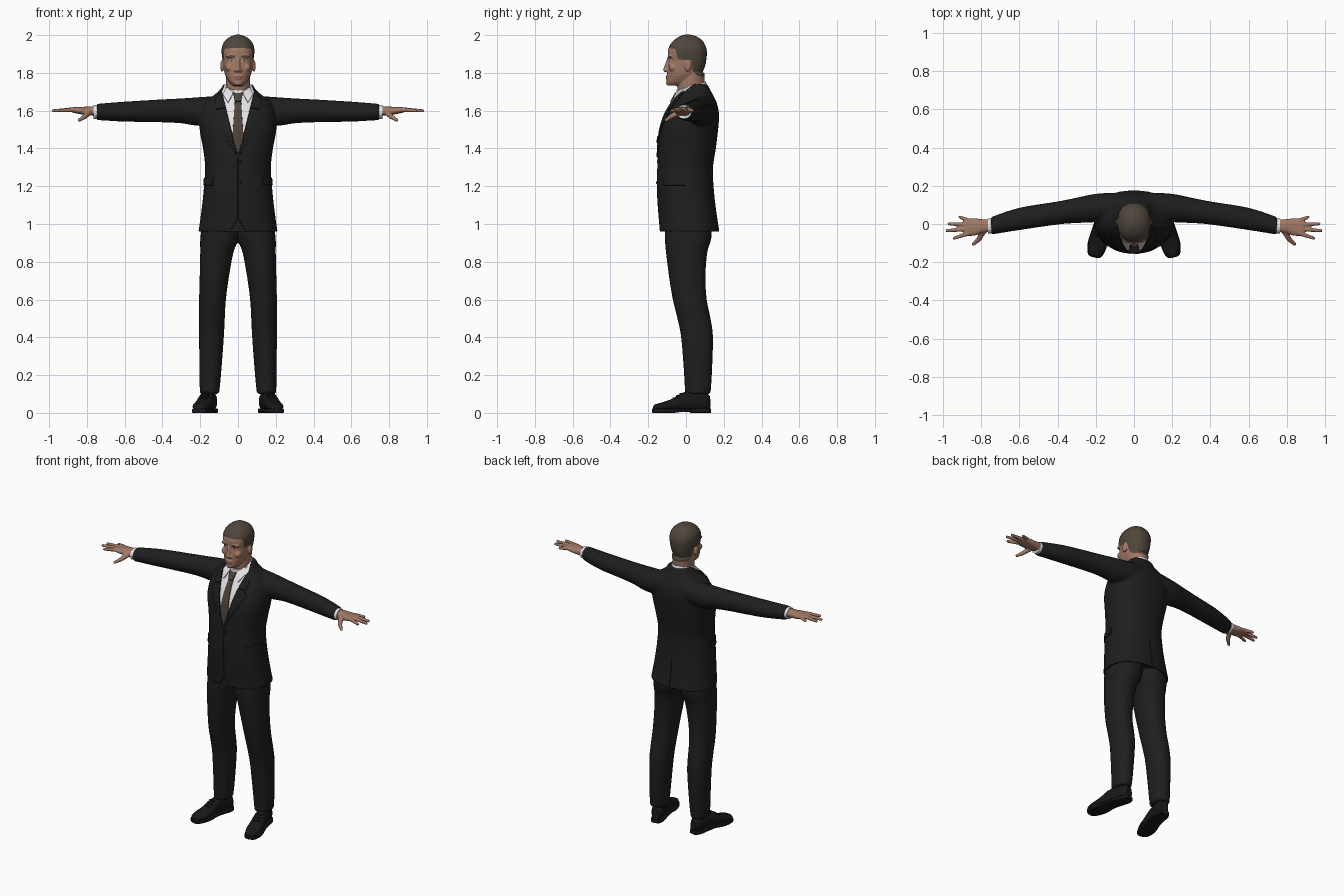
import bpy, bmesh, math
from mathutils import Vector, Matrix

cube = bpy.data.objects.get("Cube")
if cube:
    bpy.data.objects.remove(cube, do_unlink=True)


def material(name, *rgb):
    m = bpy.data.materials.new(name)
    m.use_nodes = True
    m.diffuse_color = (*rgb, 1)
    m.node_tree.nodes["Principled BSDF"].inputs["Base Color"].default_value = (*rgb, 1)
    return m


SUIT = material("black suit cloth", .013, .013, .013)
SHIRT = material("white shirt", .8, .8, .82)
TIE = material("brown tie", .075, .055, .043)
SKIN = material("skin", .36, .19, .13)
HAIR = material("dark brown hair", .08, .062, .045)
LIPS = material("lips", .28, .12, .09)
EYE = material("eye white", .5, .45, .42)
IRIS = material("dark iris", .03, .02, .015)
SHOE = material("black leather", .009, .009, .009)


def loft(bm, rings, order, power=2.0, n=40, sub=5):
    """Rings are (t, a0, a1, b0, b1); order names the axes of t, a and b."""
    axes = ["xyz".index(c) for c in order]
    pts = [Vector(r) for r in rings]
    dense = []
    for i in range(len(pts) - 1):
        p0, p1, p2, p3 = pts[max(i - 1, 0)], pts[i], pts[i + 1], pts[min(i + 2, len(pts) - 1)]
        for k in range(sub):
            u = k / sub
            dense.append(p1 + ((p2 - p0) * u + (2 * p0 - 5 * p1 + 4 * p2 - p3) * u ** 2
                               + (3 * p1 - p0 - 3 * p2 + p3) * u ** 3) / 2)
    dense.append(pts[-1])
    loops = []
    for t, a0, a1, b0, b1 in dense:
        loop = []
        for j in range(n):
            c, s = math.cos(math.tau * j / n), math.sin(math.tau * j / n)
            co = [0, 0, 0]
            co[axes[0]] = t
            co[axes[1]] = (a0 + a1) / 2 + (a1 - a0) / 2 * math.copysign(abs(c) ** (2 / power), c)
            co[axes[2]] = (b0 + b1) / 2 + (b1 - b0) / 2 * math.copysign(abs(s) ** (2 / power), s)
            loop.append(bm.verts.new(co))
        loops.append(loop)
    for p, q in zip(loops, loops[1:]):
        for j in range(n):
            k = (j + 1) % n
            bm.faces.new((p[j], p[k], q[k], q[j]))
    bm.faces.new(loops[0])
    bm.faces.new(loops[-1])


def ball(bm, centre, radii):
    m = Matrix.Translation(centre) @ Matrix.Diagonal((*radii, 1))
    bmesh.ops.create_uvsphere(bm, u_segments=20, v_segments=12, radius=1, matrix=m)


def limb(bm, p, q, r1, r2):
    p, q = Vector(p), Vector(q)
    d = q - p
    m = Matrix.Translation((p + q) / 2) @ d.to_track_quat("Z", "Y").to_matrix().to_4x4()
    bmesh.ops.create_cone(bm, cap_ends=True, segments=14, radius1=r1, radius2=r2, depth=d.length, matrix=m)
    ball(bm, p, (r1,) * 3)
    ball(bm, q, (r2,) * 3)


def mirror(bm):
    geom = bmesh.ops.duplicate(bm, geom=bm.verts[:] + bm.edges[:] + bm.faces[:])["geom"]
    for v in geom:
        if isinstance(v, bmesh.types.BMVert):
            v.co.x *= -1


def fuse(bm, voxel, smooth):
    """Blend overlapping solids into one skin."""
    bmesh.ops.recalc_face_normals(bm, faces=bm.faces[:])
    me = bpy.data.meshes.new("fuse")
    bm.to_mesh(me)
    bm.free()
    ob = bpy.data.objects.new("fuse", me)
    bpy.context.collection.objects.link(ob)
    mod = ob.modifiers.new("skin", "REMESH")
    mod.mode, mod.voxel_size = "VOXEL", voxel
    mod = ob.modifiers.new("soften", "SMOOTH")
    mod.iterations = smooth
    dg = bpy.context.evaluated_depsgraph_get()
    out = bmesh.new()
    out.from_mesh(ob.evaluated_get(dg).to_mesh())
    bpy.data.objects.remove(ob, do_unlink=True)
    out.normal_update()
    return out


def patch(bm, poly, slot, depth=0, axis=0, face=-1):
    """Cut a convex outline into the skin, colour it and raise or sink it."""
    poly = [Vector(p) for p in poly]
    mid = sum(poly, Vector((0, 0))) / len(poly)
    lo = [min(p[i] for p in poly) - .02 for i in (0, 1)]
    hi = [max(p[i] for p in poly) + .02 for i in (0, 1)]
    planes = []

    def inside():
        found = []
        for f in bm.faces:
            if face and f.normal[1 - axis] * face < .1:
                continue
            c = f.calc_center_median()
            h = Vector((c[axis], c.z))
            if lo[0] < h.x < hi[0] and lo[1] < h.y < hi[1] and all((h - p).dot(n) > 0 for p, n in planes):
                found.append(f)
        return found

    for p, q in zip(poly, poly[1:] + poly[:1]):
        n = Vector((p.y - q.y, q.x - p.x)).normalized()
        n = n if (mid - p).dot(n) > 0 else -n
        co, no = Vector((0, 0, p.y)), Vector((0, 0, n.y))
        co[axis], no[axis] = p.x, n.x
        faces = inside()
        geom = {g for f in faces for g in (f, *f.edges, *f.verts)}
        bmesh.ops.bisect_plane(bm, geom=list(geom), dist=1e-5, plane_co=co, plane_no=no)
        planes.append((p, n))
    faces = inside()
    if depth and faces:
        faces += bmesh.ops.inset_region(bm, faces=faces, thickness=.001, depth=depth,
                                        use_boundary=True)["faces"]
    for f in faces:
        f.material_index = slot


def box(x0, x1, z0, z1):
    return [(x0, z0), (x1, z0), (x1, z1), (x0, z1)]


def flip(poly, s):
    return [(x * s, z) for x, z in poly]


def oval(x, z, rx, rz, n=8):
    return [(x + rx * math.cos(math.tau * i / n), z + rz * math.sin(math.tau * i / n)) for i in range(n)]


def finish(bm, name, *mats, angle=40):
    bmesh.ops.recalc_face_normals(bm, faces=bm.faces[:])
    me = bpy.data.meshes.new(name)
    bm.to_mesh(me)
    bm.free()
    for m in mats:
        me.materials.append(m)
    ob = bpy.data.objects.new(name, me)
    bpy.context.collection.objects.link(ob)
    bpy.ops.object.select_all(action="DESELECT")
    ob.select_set(True)
    bpy.context.view_layer.objects.active = ob
    bpy.ops.object.shade_smooth_by_angle(angle=math.radians(angle))


# jacket: sleeves, then body, blended together
bm = bmesh.new()
loft(bm, [(.08, .03, .165, 1.54, 1.68), (.2, .01, .158, 1.52, 1.672), (.3, .005, .138, 1.533, 1.665),
          (.4, -.003, .118, 1.538, 1.66), (.6, -.032, .085, 1.542, 1.648), (.75, -.056, .036, 1.55, 1.636)], "xyz")
mirror(bm)
body = [(.99, .17, -.11, .14), (.955, .207, -.138, .175), (1.0, .203, -.142, .17), (1.1, .19, -.15, .156),
        (1.2, .18, -.155, .146), (1.3, .174, -.152, .143), (1.4, .185, -.148, .158), (1.5, .203, -.138, .17),
        (1.58, .198, -.112, .175), (1.64, .178, -.078, .163), (1.68, .13, -.056, .145), (1.71, .095, -.03, .128),
        (1.74, .078, .012, .114)]
loft(bm, [(z, -x, x, y0, y1) for z, x, y0, y1 in body], "zxy", 2.3, 56)
bm = fuse(bm, .008, 5)
# shirt front, tie, collar wings and lapels
patch(bm, [(0, 1.36), (.085, 1.7), (.06, 1.76), (-.06, 1.76), (-.085, 1.7)], 1)
patch(bm, [(0, 1.365), (.03, 1.455), (.017, 1.645), (-.017, 1.645), (-.03, 1.455)], 2, .005)
patch(bm, [(.016, 1.645), (.024, 1.69), (-.024, 1.69), (-.016, 1.645)], 2, .009)
for s in (1, -1):
    patch(bm, flip([(.022, 1.695), (.052, 1.64), (.08, 1.685), (.06, 1.72)], s), 1, .006)
    patch(bm, flip([(.003, 1.355), (.125, 1.575), (.1, 1.612), (.063, 1.612)], s), 0, .006)
    patch(bm, flip([(.064, 1.616), (.115, 1.605), (.118, 1.66), (.086, 1.7)], s), 0, .006)
    # hip pocket flaps
    patch(bm, box(-.115, 0, 1.205, 1.247), 0, .005, axis=1, face=s)
# front closing, hem cutaway, back vent and buttons
patch(bm, box(-.002, .002, 1.03, 1.35), 0, -.003)
patch(bm, [(0, 1.03), (.05, .95), (-.05, .95)], 0, -.01)
patch(bm, box(-.002, .002, .95, 1.15), 0, -.004, face=1)
for z in (1.33, 1.22):
    patch(bm, oval(.014, z, .008, .008), 3, .003)
finish(bm, "jacket", SUIT, SHIRT, TIE, SHOE)

# shirt collar, tilted forward, and cuffs
bm = bmesh.new()
loft(bm, [(1.67, -.078, .078, -.053, .115), (1.7, -.073, .073, -.052, .113), (1.732, -.068, .068, -.05, .106)], "zxy")
for v in bm.verts:
    v.co.z += .3 * (v.co.y - .03)
finish(bm, "shirt_collar", SHIRT)
bm = bmesh.new()
loft(bm, [(.74, -.05, .031, 1.556, 1.631), (.765, -.05, .028, 1.557, 1.63)], "xyz")
mirror(bm)
finish(bm, "shirt_cuffs", SHIRT)

# trousers
bm = bmesh.new()
loft(bm, [(1.05, -.01, .18, -.11, .135), (.93, -.004, .199, -.112, .135), (.85, .024, .2, -.106, .113),
          (.72, .048, .203, -.09, .103), (.6, .064, .206, -.07, .11), (.5, .07, .206, -.046, .13),
          (.4, .075, .206, -.026, .143), (.2, .09, .204, -.01, .137), (.1, .1, .202, -.006, .13)], "zxy", 2.2)
mirror(bm)
bm = fuse(bm, .009, 4)
finish(bm, "trousers", SUIT)

# shoes: uppers with laces, then soles and heels, toes turned outward
turn = Matrix.Translation((.172, -.02, 0)) @ Matrix.Rotation(math.radians(13), 4, "Z")
outline = [(-.157, .014, .03), (-.145, .033, .045), (-.1, .046, .058), (-.05, .045, .076),
           (0, .04, .106), (.05, .037, .116), (.12, .036, .11), (.148, .022, .09)]
bm = bmesh.new()
loft(bm, [(y, -w, w, .012, h) for y, w, h in outline], "yxz", 2.3, 28)
for y, z in ((-.045, .078), (-.025, .09), (-.007, .102)):
    limb(bm, (-.02, y, z), (.02, y, z), .004, .004)
bm.transform(turn)
mirror(bm)
finish(bm, "shoe_uppers", SHOE)
bm = bmesh.new()
loft(bm, [(y - .002, -w - .004, w + .004, max(0, .01 - abs(y - .02) * .2), .022) for y, w, h in outline], "yxz", 8, 28)
loft(bm, [(.05, -.036, .036, 0, .024), (.13, -.036, .036, 0, .024), (.152, -.024, .024, 0, .024)], "yxz", 8, 28)
bm.transform(turn)
mirror(bm)
finish(bm, "shoe_soles", SHOE)

# hands
bm = bmesh.new()
loft(bm, [(.73, -.043, .022, 1.57, 1.625), (.79, -.045, .025, 1.575, 1.622), (.83, -.06, .029, 1.58, 1.62),
          (.875, -.062, .026, 1.59, 1.618), (.893, -.05, .015, 1.597, 1.612)], "xyz", 2.4, 28)
for x0, y0, x1, y1 in ((.87, -.05, .94, -.074), (.875, -.026, .978, -.035),
                       (.875, -.003, .968, .001), (.86, .016, .91, .036)):
    limb(bm, (x0, y0, 1.605), (x1, y1, 1.6), .0125, .0085)
limb(bm, (.785, -.03, 1.595), (.812, -.08, 1.568), .018, .013)
limb(bm, (.812, -.08, 1.568), (.84, -.105, 1.55), .013, .009)
mirror(bm)
bm = fuse(bm, .0045, 3)
finish(bm, "hands", SKIN, angle=60)

# head: skull, neck and facial forms blended together
bm = bmesh.new()
skull = [(1.732, .026, -.095, 0), (1.75, .045, -.102, .03), (1.775, .061, -.1, .06), (1.8, .071, -.099, .086),
         (1.84, .078, -.096, .102), (1.865, .081, -.092, .107), (1.89, .085, -.096, .11), (1.92, .087, -.095, .11),
         (1.95, .081, -.083, .1), (1.976, .063, -.06, .082), (1.995, .034, -.03, .05), (2.003, .008, -.005, .02)]
loft(bm, [(z, -x, x, y0, y1) for z, x, y0, y1 in skull], "zxy", 2.25, 48)
loft(bm, [(1.62, -.055, .055, -.02, .08), (1.72, -.062, .062, -.046, .095), (1.8, -.066, .066, -.03, .1)], "zxy")
limb(bm, (0, -.09, 1.878), (0, -.109, 1.816), .009, .012)
ball(bm, (0, -.096, 1.782), (.026, .011, .008))
ball(bm, (0, -.096, 1.77), (.023, .012, .008))
ball(bm, (0, -.091, 1.746), (.022, .015, .014))
for s in (1, -1):
    ball(bm, (.014 * s, -.1, 1.813), (.009, .011, .009))
    ball(bm, (.034 * s, -.08, 1.888), (.03, .018, .009))
    ball(bm, (.045 * s, -.068, 1.828), (.024, .024, .022))
    ball(bm, (.084 * s, .01, 1.837), (.01, .018, .031))
bm = fuse(bm, .004, 4)
# hair
patch(bm, [(-.2, 1.945), (0, 1.92), (.2, 1.92), (.2, 2.1), (-.2, 2.1)], 1, axis=1, face=0)
patch(bm, [(-.058, 1.93), (-.042, 1.872), (0, 1.868), (.2, 1.868), (.2, 1.93)], 1, axis=1, face=0)
patch(bm, [(.028, 1.872), (.036, 1.81), (.06, 1.785), (.2, 1.765), (.2, 1.872)], 1, axis=1, face=0)
# brows, eyes and mouth
for s in (1, -1):
    patch(bm, flip([(.016, 1.884), (.018, 1.891), (.042, 1.896), (.056, 1.887), (.042, 1.89)][:4], s), 1)
    patch(bm, oval(.033 * s, 1.864, .014, .0045), 2)
    patch(bm, oval(.033 * s, 1.864, .005, .0045), 3)
patch(bm, oval(0, 1.776, .024, .009), 4)
finish(bm, "head", SKIN, HAIR, EYE, IRIS, LIPS, angle=60)
